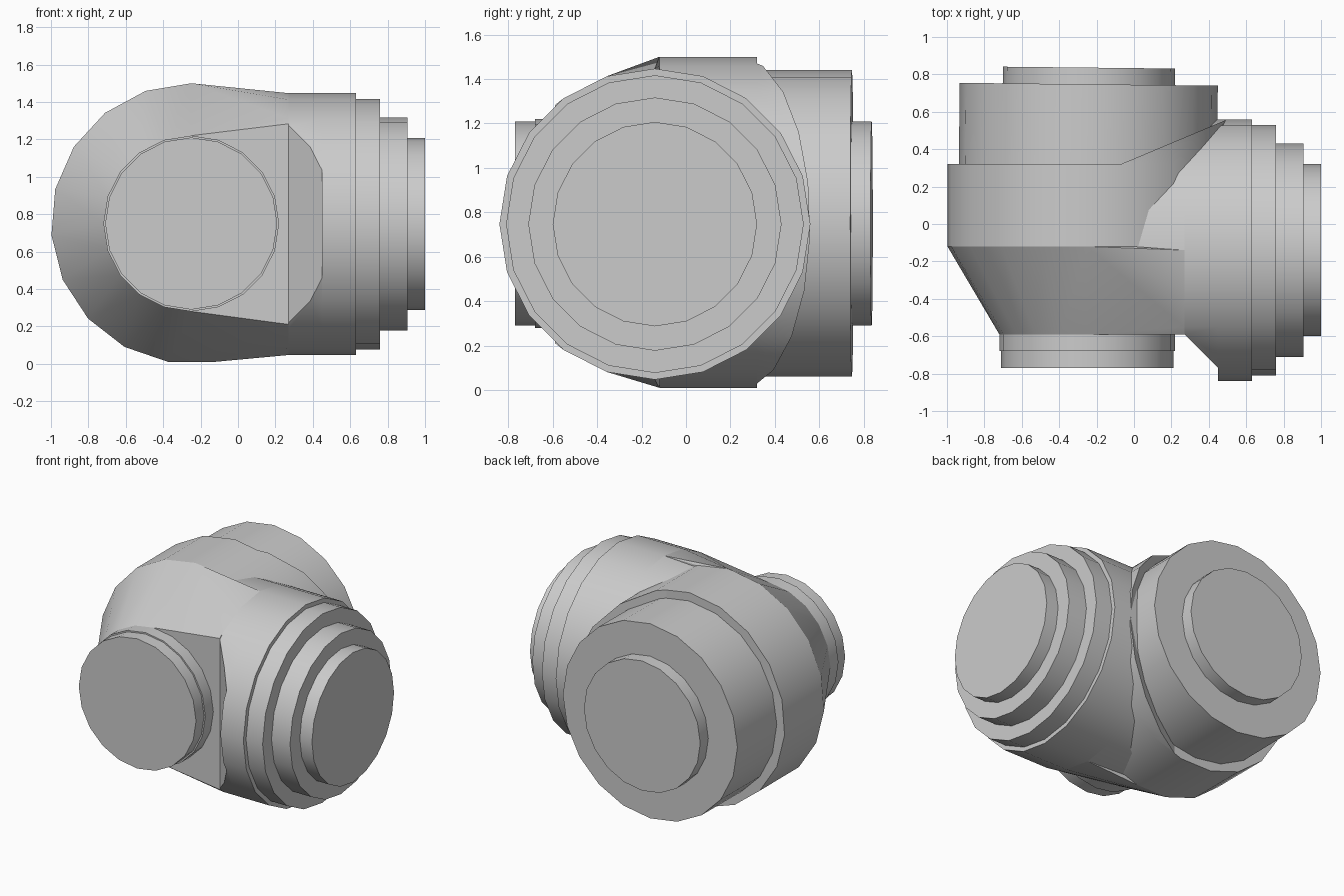
import bpy, bmesh, math
from mathutils import Vector, Matrix

cube = bpy.data.objects.get("Cube")
if cube:
    bpy.data.objects.remove(cube, do_unlink=True)

grey = bpy.data.materials.new("plain_grey")
grey.use_nodes = True
COLOUR = (0.6, 0.6, 0.6, 1)
grey.diffuse_color = COLOUR
grey.node_tree.nodes["Principled BSDF"].inputs["Base Color"].default_value = COLOUR

MAIN = Vector((-0.25, 0, 0.75))     # axis of the front-to-back pipe
BRANCH = Vector((0, -0.14, 0.747))  # axis of the side pipe


def ring(axis, centre, radius, pos, sides=20):
    """Points of a circle around the y or x axis, first one on top."""
    pts = []
    for i in range(sides):
        a = math.tau * i / sides
        s, c = radius * math.sin(a), radius * math.cos(a)
        if axis == "y":
            pts.append(Vector((centre.x + s, pos, centre.z + c)))
        else:
            pts.append(Vector((pos, centre.y + s, centre.z + c)))
    return pts


def hull(name, points, cuts=(), turn=0):
    """Convex solid around points; each cut removes what lies along its normal."""
    bm = bmesh.new()
    for p in points:
        bm.verts.new(p)
    out = bmesh.ops.convex_hull(bm, input=bm.verts)
    loose = [v for v in bm.verts if not v.link_faces]
    bmesh.ops.delete(bm, geom=loose, context="VERTS")
    bmesh.ops.dissolve_limit(bm, angle_limit=0.01, verts=bm.verts, edges=bm.edges)
    for co, no in cuts:
        cut = bmesh.ops.bisect_plane(bm, geom=bm.verts[:] + bm.edges[:] + bm.faces[:],
                                     plane_co=co, plane_no=no, clear_outer=True)
        edges = [e for e in cut["geom_cut"] if isinstance(e, bmesh.types.BMEdge)]
        bmesh.ops.contextual_create(bm, geom=edges)
    if turn:
        bmesh.ops.rotate(bm, verts=bm.verts, cent=MAIN, matrix=Matrix.Rotation(turn, 3, "Z"))
    bmesh.ops.recalc_face_normals(bm, faces=bm.faces)
    mesh = bpy.data.meshes.new(name)
    bm.to_mesh(mesh)
    bm.free()
    mesh.materials.append(grey)
    obj = bpy.data.objects.new(name, mesh)
    bpy.context.collection.objects.link(obj)
    bpy.ops.object.select_all(action="DESELECT")
    obj.select_set(True)
    bpy.context.view_layer.objects.active = obj
    bpy.ops.object.shade_smooth_by_angle(angle=math.radians(28))
    return obj


def disc(name, axis, centre, radius, start, end, sides=20, **kw):
    return hull(name, ring(axis, centre, radius, start, sides)
                + ring(axis, centre, radius, end, sides), **kw)


# Main pipe and the slanted shoulder behind it
disc("main_body", "y", MAIN, 0.75, -0.12, 0.32, 19)
disc("rear_shoulder", "y", MAIN, 0.75, 0.32, 0.6, 19,
     cuts=[((-0.07, 0.32, 0), (-0.42, 1, 0))])

# Front taper blending the main pipe into the flat beside the branch
half = math.sqrt(0.7 ** 2 - 0.45 ** 2)
flat_edge = [Vector((0.27, -0.59, BRANCH.z + s * half)) for s in (-1, 1)]
taper = [p for p in ring("y", MAIN, 0.75, -0.12, 19) if p.x < 0.05]
taper += ring("y", MAIN, 0.47, -0.59)
taper += [p for p in ring("x", BRANCH, 0.7, 0.27) if -0.59 < p.y < -0.12]
hull("front_taper", taper + flat_edge)

# Branch pipe: rear half, bevelled neck, full collar
disc("branch_rear_half", "x", BRANCH, 0.7, -0.25, 0.27,
     cuts=[((0, -0.14, 0), (0, -1, 0))])
disc("branch_neck", "x", BRANCH, 0.7, 0.27, 0.45,
     cuts=[((0.27, -0.59, 0), (-1, -1, 0))])

# Stepped ends: name, axis, centre, radius, start, end, slight turn
STEPS = [
    ("branch_collar", "x", BRANCH, 0.7, 0.45, 0.63, 0),
    ("branch_step_large", "x", BRANCH, 0.67, 0.6, 0.76, 0),
    ("branch_step_medium", "x", BRANCH, 0.57, 0.74, 0.905, 0),
    ("branch_cap", "x", BRANCH, 0.46, 0.88, 1.0, 0),
    ("front_collar", "y", MAIN, 0.47, -0.68, -0.55, 0),
    ("front_cap", "y", MAIN, 0.46, -0.77, -0.66, 0),
    ("rear_collar", "y", MAIN, 0.69, 0.25, 0.747, -0.011),
    ("rear_cap", "y", MAIN, 0.46, 0.7, 0.836, -0.011),
]
for name, axis, centre, radius, start, end, turn in STEPS:
    disc(name, axis, centre, radius, start, end, turn=turn)
